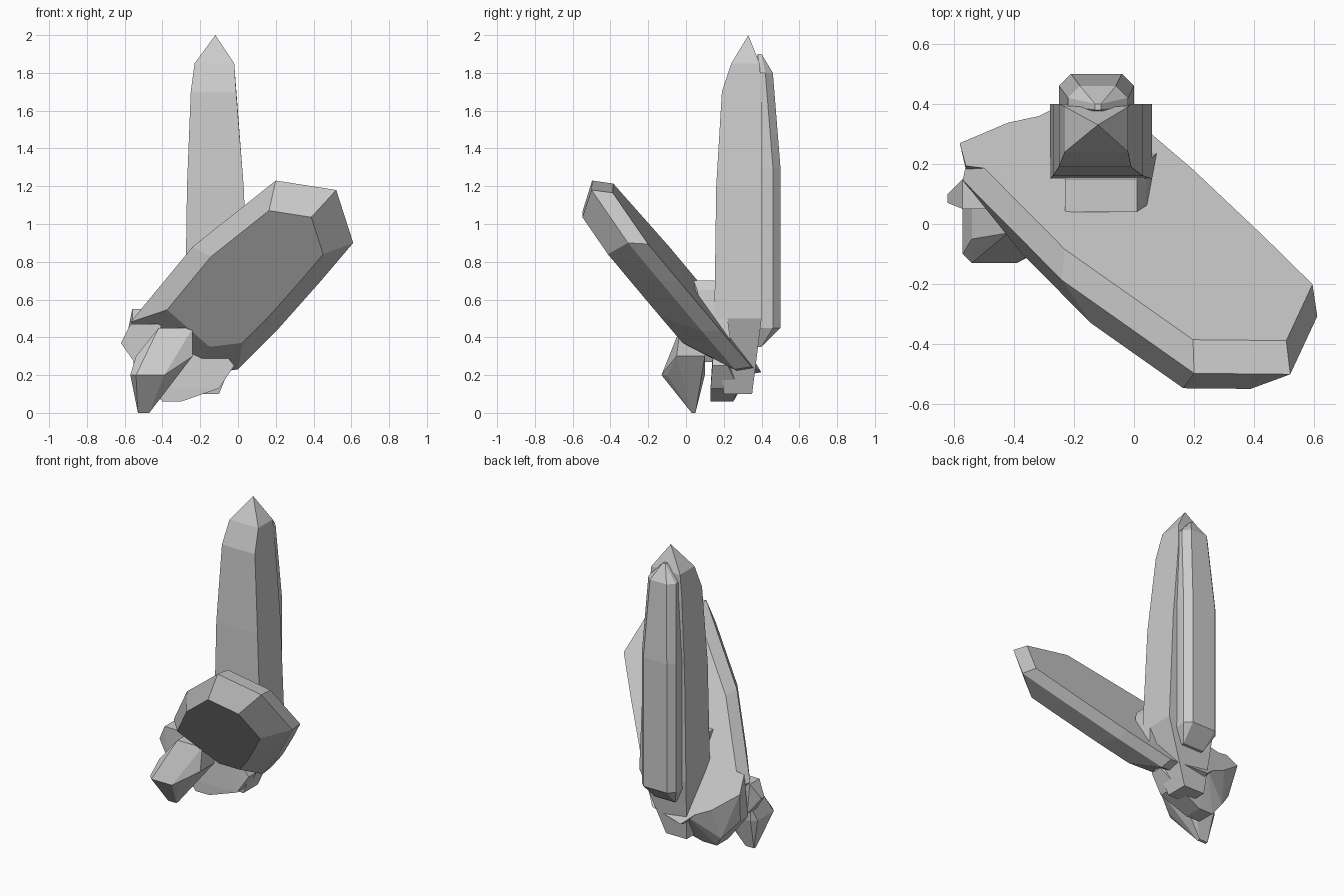
import bpy, bmesh
from mathutils import Vector

cube = bpy.data.objects.get("Cube")
if cube:
    bpy.data.objects.remove(cube)

# Single stone colour
stone = bpy.data.materials.new("grey stone")
stone.use_nodes = True
stone.diffuse_color = (0.6, 0.6, 0.6, 1)
stone.node_tree.nodes["Principled BSDF"].inputs["Base Color"].default_value = stone.diffuse_color


def shard(name, points):
    """Faceted convex chunk wrapped around a few corner points."""
    bm = bmesh.new()
    for point in points:
        bm.verts.new(point)
    hull = bmesh.ops.convex_hull(bm, input=bm.verts)
    inside = {item for item in hull["geom_interior"] + hull["geom_unused"]
              if isinstance(item, bmesh.types.BMVert)}
    bmesh.ops.delete(bm, geom=list(inside), context='VERTS')
    bmesh.ops.recalc_face_normals(bm, faces=bm.faces)
    mesh = bpy.data.meshes.new(name)
    bm.to_mesh(mesh)
    bm.free()
    mesh.materials.append(stone)
    bpy.context.collection.objects.link(bpy.data.objects.new(name, mesh))


def section(height, left, right, front, back):
    """Corners of a level rectangular cross-section."""
    return [Vector((x, y, height)) for x in (left, right) for y in (front, back)]


def chamfered(height, left, right, front, back, cut):
    """Level cross-section with its corners clipped by the cut distance."""
    return (section(height, left + cut, right - cut, front, back)
            + section(height, left, right, front + cut, back - cut))


def leaning_point(x, z, depth):
    """Point below the sloping upper face of the leaning slab."""
    return Vector((x, (0.72 - 0.17 * x - z) / 1.37 - depth, z))


# Tall upright spire, tapering to a skewed tip
spire_tip = Vector((-0.12, 0.33, 2))
shard("tall_spire",
      section(height=0.1, left=-0.25, right=-0.1, front=0.2, back=0.35)
      + section(height=0.5, left=-0.28, right=0.06, front=0.15, back=0.4)
      + section(height=1.2, left=-0.27, right=0.03, front=0.16, back=0.4)
      + section(height=1.7, left=-0.25, right=-0.01, front=0.19, back=0.4)
      + section(height=1.85, left=-0.23, right=-0.02, front=0.24, back=0.39)
      + [spire_tip])

# Thinner slab fused to the back of the spire
shard("back_slab",
      section(height=0.35, left=-0.2, right=-0.05, front=0.38, back=0.4)
      + chamfered(height=0.45, left=-0.25, right=0, front=0.35, back=0.5, cut=0.04)
      + chamfered(height=1.3, left=-0.25, right=0, front=0.35, back=0.5, cut=0.04)
      + chamfered(height=1.8, left=-0.22, right=-0.02, front=0.35, back=0.46, cut=0.04)
      + section(height=1.9, left=-0.13, right=-0.11, front=0.38, back=0.4))

# Broad slab leaning forward: one outline repeated as upper face, rim and underside
outline = [(0.2, 1.23), (0.52, 1.18), (0.61, 0.9), (0.44, 0.7), (0.2, 0.43),
           (0, 0.23), (-0.25, 0.2), (-0.57, 0.48), (-0.24, 0.88)]
middle_x, middle_z = 0.08, 0.7
slab = []
for shrink, depth in ((0.97, 0), (1, 0.1), (0.7, 0.27)):
    for x, z in outline:
        slab.append(leaning_point(middle_x + (x - middle_x) * shrink,
                                  middle_z + (z - middle_z) * shrink, depth))
shard("leaning_slab", slab)

# Block joining the leaning slab to the spire
shard("joining_block",
      section(height=0.35, left=-0.2, right=0.08, front=0.1, back=0.24)
      + section(height=0.65, left=-0.23, right=0.04, front=0.06, back=0.2)
      + section(height=0.7, left=-0.23, right=0.01, front=0.04, back=0.15))

# Lump at the back of the base, its top following the slope of the slab
lump_top = [leaning_point(x, z, depth=0) for x, z in
            ((-0.56, 0.55), (-0.58, 0.45), (-0.42, 0.33), (-0.27, 0.26), (-0.25, 0.55))]
shard("base_lump", lump_top
      + section(height=0.06, left=-0.4, right=-0.3, front=0.13, back=0.25)
      + section(height=0.13, left=-0.45, right=-0.1, front=0.13, back=0.28)
      + section(height=0.25, left=-0.55, right=-0.02, front=0.14, back=0.22))

# Small shards at the foot of the slab
shard("foot_shard",
      section(height=0, left=-0.53, right=-0.47, front=0.03, back=0.05)
      + chamfered(height=0.2, left=-0.57, right=-0.36, front=-0.13, back=0.1, cut=0.03)
      + section(height=0.3, left=-0.54, right=-0.24, front=-0.05, back=0.1)
      + section(height=0.45, left=-0.42, right=-0.24, front=-0.03, back=0.1))
shard("side_shard",
      section(height=0.27, left=-0.55, right=-0.5, front=0.05, back=0.15)
      + section(height=0.37, left=-0.62, right=-0.5, front=0.07, back=0.1)
      + section(height=0.47, left=-0.57, right=-0.4, front=0.05, back=0.15))
